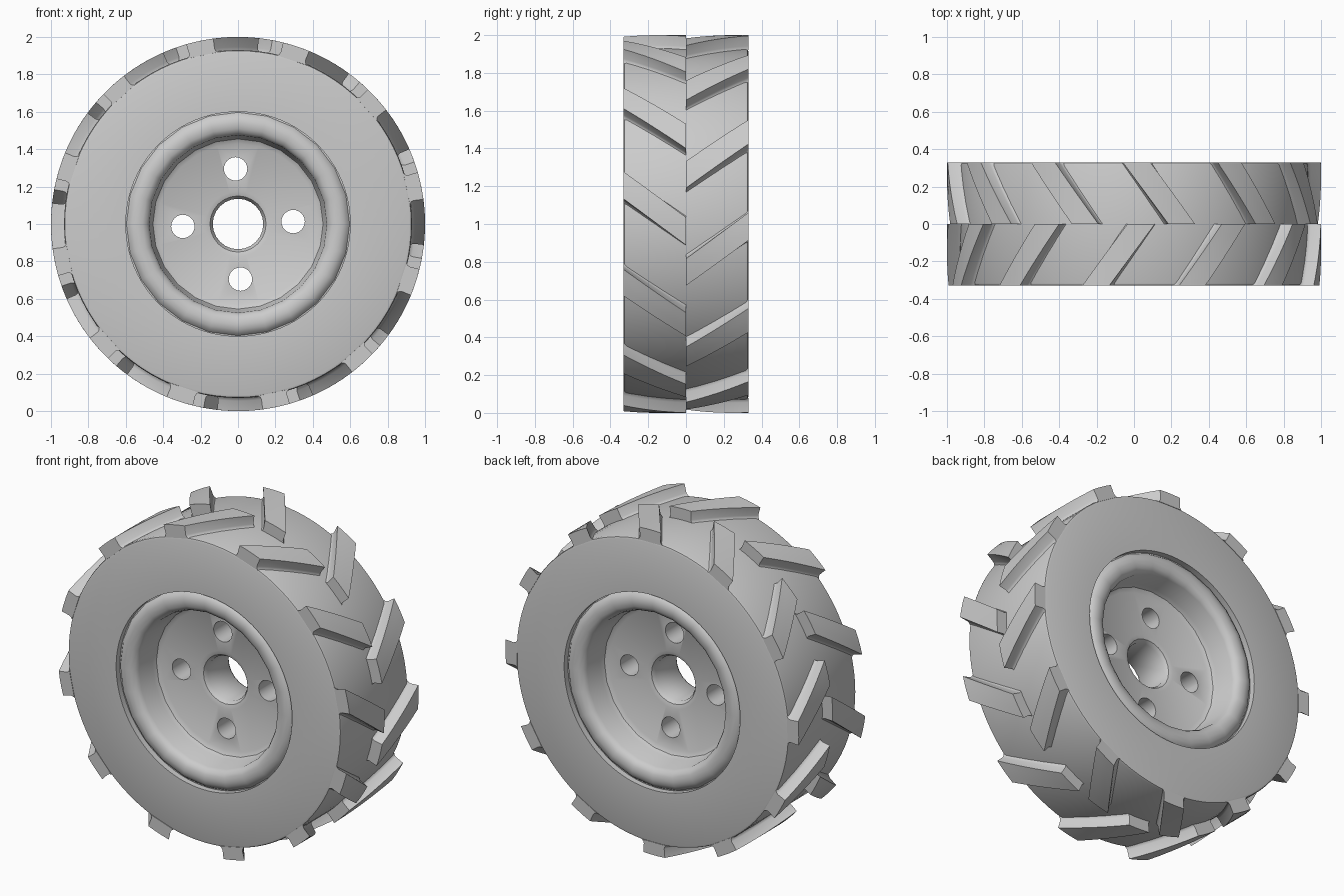
import bpy, bmesh
from math import sin, cos, pi, radians

if "Cube" in bpy.data.objects:
    bpy.data.objects.remove(bpy.data.objects["Cube"])

HALF = 0.33      # half the wheel width
TREAD = 0.93     # radius of the tyre body
LUGS = 12        # lugs on each side

grey = bpy.data.materials.new("plain_grey")
grey.use_nodes = True
colour = (0.6, 0.6, 0.6, 1)
grey.diffuse_color = colour
grey.node_tree.nodes["Principled BSDF"].inputs["Base Color"].default_value = colour


def polar(r, a, y):
    """Point at angle a clockwise from the top of the wheel."""
    return (r * sin(a), y, 1 + r * cos(a))


def finish(name, bm):
    bmesh.ops.recalc_face_normals(bm, faces=bm.faces)
    mesh = bpy.data.meshes.new(name)
    bm.to_mesh(mesh)
    bm.free()
    mesh.materials.append(grey)
    obj = bpy.data.objects.new(name, mesh)
    bpy.context.collection.objects.link(obj)
    return obj


def smooth(obj, angle):
    bpy.ops.object.select_all(action='DESELECT')
    obj.select_set(True)
    bpy.context.view_layer.objects.active = obj
    bpy.ops.object.shade_smooth_by_angle(angle=radians(angle))


def lathe(name, half_profile, sides):
    """Spin a closed profile, mirrored front to back, about the axle."""
    profile = [(r, -y) for r, y in half_profile]
    profile += [(r, y) for r, y in reversed(half_profile)]
    bm = bmesh.new()
    rings = [[bm.verts.new(polar(r, 2 * pi * i / sides, y)) for r, y in profile]
             for i in range(sides)]
    n = len(profile)
    for i in range(sides):
        a, b = rings[i], rings[(i + 1) % sides]
        for j in range(n):
            k = (j + 1) % n
            bm.faces.new((a[j], a[k], b[k], b[j]))
    return finish(name, bm)


# Tyre body with softened shoulders
tyre = lathe("tyre", [(0.6, HALF), (0.915, HALF), (0.926, HALF - 0.004),
                      (TREAD, HALF - 0.015)], 96)
smooth(tyre, 40)

# Rim: bead groove, rounded lip, deep dish, web and rounded hub bore
rim = lathe("rim", [(0.62, 0.29), (0.597, 0.295), (0.585, 0.31), (0.565, 0.322),
                    (0.54, 0.326), (0.51, 0.322), (0.487, 0.308), (0.475, 0.285),
                    (0.465, 0.17), (0.455, 0.145), (0.43, 0.13),
                    (0.175, 0.13), (0.15, 0.122), (0.135, 0.1)], 24)

# Four bolt holes through the web
bm = bmesh.new()
for i in range(4):
    a = i * pi / 2 - radians(2.5)
    ring = [[bm.verts.new((0.295 * sin(a) + 0.0625 * cos(t), y,
                           1 + 0.295 * cos(a) + 0.0625 * sin(t)))
             for t in (2 * pi * k / 24 for k in range(24))] for y in (-0.25, 0.25)]
    bm.faces.new(ring[0])
    bm.faces.new(ring[1])
    for k in range(24):
        m = (k + 1) % 24
        bm.faces.new((ring[0][k], ring[0][m], ring[1][m], ring[1][k]))
cutter = finish("bolt_hole_cutter", bm)
cutter.hide_render = True
cut = rim.modifiers.new("bolt_holes", 'BOOLEAN')
cut.operation = 'DIFFERENCE'
cut.object = cutter
bpy.context.view_layer.objects.active = rim
bpy.ops.object.modifier_apply(modifier=cut.name)
bpy.data.objects.remove(cutter)
smooth(rim, 35)


def lug(bm, start, side):
    """Slanted block that follows the tread from the centre line to the edge."""
    steps, width, slant = 6, 0.147, 0.245
    levels = [(0.925, 0.016), (0.934, 0.005), (0.946, 0), (1.0, 0)]
    loops = []
    for s in range(steps + 1):
        f = s / steps
        a0 = start - slant * f
        a1 = a0 + width
        pts = [(r, a0 - flare) for r, flare in levels]
        pts += [(1.0, a0 + width / 3), (1.0, a0 + 2 * width / 3)]
        pts += [(r, a1 + flare) for r, flare in reversed(levels)]
        loops.append([bm.verts.new(polar(r, a, side * HALF * f)) for r, a in pts])
    n = len(loops[0])
    for p, q in zip(loops, loops[1:]):
        for j in range(n):
            k = (j + 1) % n
            bm.faces.new((p[j], p[k], q[k], q[j]))
    bm.faces.new(loops[0])
    bm.faces.new(loops[-1])


# Staggered chevron lugs
for name, side, offset in (("front_lugs", -1, -0.035), ("back_lugs", 1, 0.185)):
    bm = bmesh.new()
    for i in range(LUGS):
        lug(bm, offset + 2 * pi * i / LUGS, side)
    smooth(finish(name, bm), 35)
